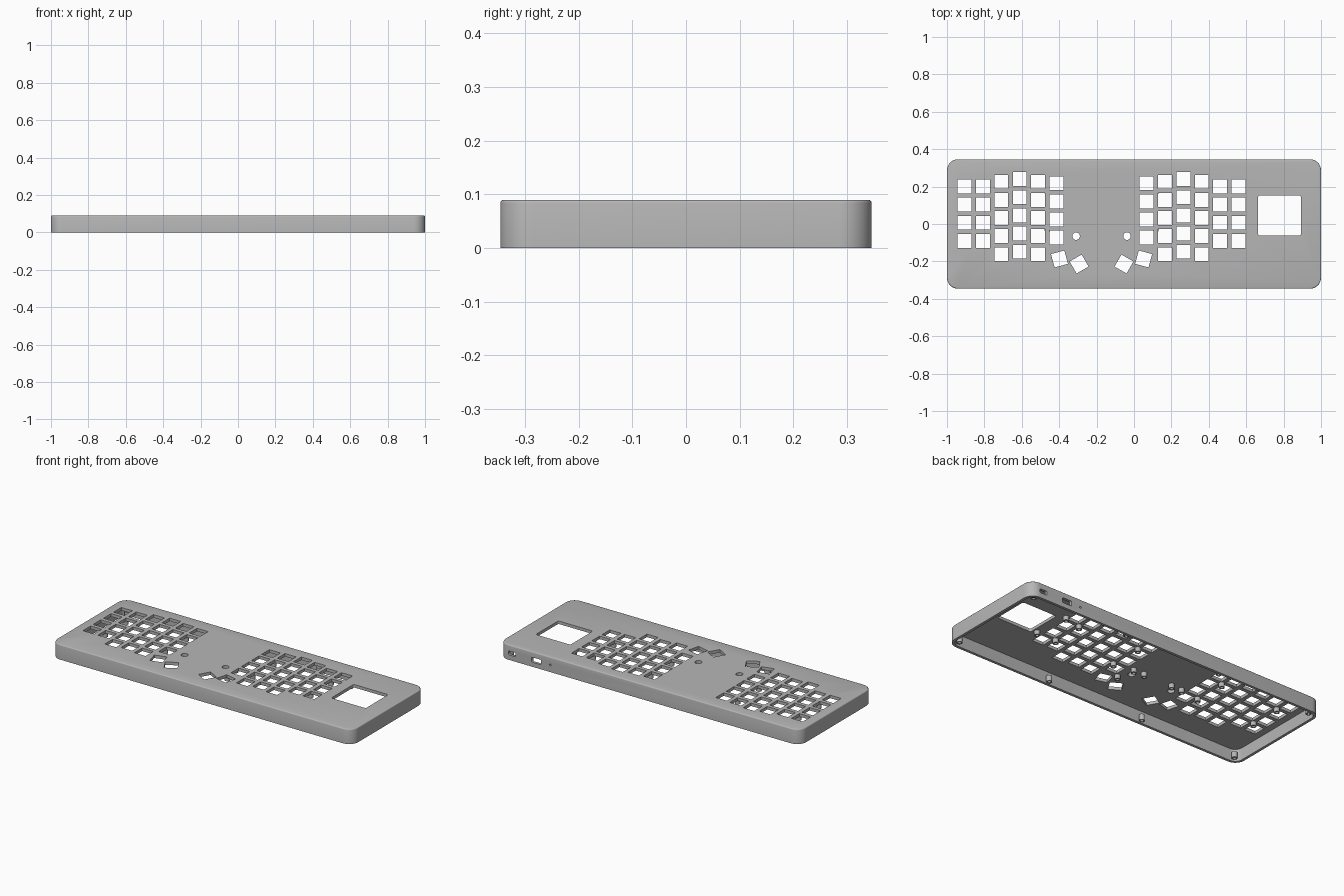
import bpy
import bmesh
from math import cos, sin, pi, radians
from mathutils import Matrix, Vector

cube = bpy.data.objects.get("Cube")
if cube:
    bpy.data.objects.remove(cube, do_unlink=True)

HEIGHT, PLATE, WALL = 0.09, 0.018, 0.016
HALF_X, HALF_Y, CORNER = 1.0, 0.346, 0.06
MIRROR_X = -0.1735          # axis between the two key halves
KEY, PITCH = 0.074, 0.097

grey = bpy.data.materials.new("case_grey")
grey.use_nodes = True
grey.diffuse_color = (0.47, 0.47, 0.47, 1)
grey.node_tree.nodes["Principled BSDF"].inputs["Base Color"].default_value = (0.47, 0.47, 0.47, 1)


def add_prism(bm, outline, z0, z1, matrix=Matrix()):
    """Extrude a flat outline between two heights."""
    face = bm.faces.new([bm.verts.new(matrix @ Vector((x, y, z0))) for x, y in outline])
    ext = bmesh.ops.extrude_face_region(bm, geom=[face])
    top = [v for v in ext["geom"] if isinstance(v, bmesh.types.BMVert)]
    shift = matrix.to_3x3() @ Vector((0, 0, z1 - z0))
    bmesh.ops.translate(bm, verts=top, vec=shift)


def rounded_rect(hx, hy, r, steps=8):
    pts = []
    for i, (sx, sy) in enumerate([(1, 1), (-1, 1), (-1, -1), (1, -1)]):
        for k in range(steps + 1):
            a = (i + k / steps) * pi / 2
            pts.append((sx * (hx - r) + r * cos(a), sy * (hy - r) + r * sin(a)))
    return pts


def rect(hx, hy):
    return [(hx, hy), (-hx, hy), (-hx, -hy), (hx, -hy)]


def circle(r, n=24):
    return [(r * cos(2 * pi * i / n), r * sin(2 * pi * i / n)) for i in range(n)]


def make_object(name, bm):
    bmesh.ops.recalc_face_normals(bm, faces=bm.faces[:])
    mesh = bpy.data.meshes.new(name)
    bm.to_mesh(mesh)
    bm.free()
    mesh.materials.append(grey)
    obj = bpy.data.objects.new(name, mesh)
    bpy.context.collection.objects.link(obj)
    return obj


def smooth(obj):
    bpy.ops.object.select_all(action="DESELECT")
    obj.select_set(True)
    bpy.context.view_layer.objects.active = obj
    bpy.ops.object.shade_smooth_by_angle(angle=radians(35))


# Outer shell with a small rounded top edge
bm = bmesh.new()
add_prism(bm, rounded_rect(HALF_X, HALF_Y, CORNER, 10), 0, HEIGHT)
rim = [e for e in bm.edges if all(v.co.z > HEIGHT - 0.001 for v in e.verts)]
bmesh.ops.bevel(bm, geom=rim, offset=0.006, segments=3, profile=0.5, affect="EDGES")
case = make_object("case", bm)

# Hollow underside
bm = bmesh.new()
add_prism(bm, rounded_rect(HALF_X - WALL, HALF_Y - WALL, CORNER - WALL, 10), -0.05, HEIGHT - PLATE)
cavity = make_object("cavity_cutter", bm)

# Key, knob and screen openings through the plate
bm = bmesh.new()


def cut_top(outline, x, y, angle=0):
    place = Matrix.Translation((x, y, 0)) @ Matrix.Rotation(angle, 4, "Z")
    add_prism(bm, outline, HEIGHT - PLATE - 0.02, HEIGHT + 0.03, place)


# Columns: distance from the mirror axis, top key height, key count
columns = [(0.2405, 0.218, 4), (0.339, 0.226, 5), (0.4375, 0.240, 5),
           (0.536, 0.226, 5), (0.633, 0.201, 4), (0.7325, 0.201, 4)]
thumbs = [(0.225, -0.187, 15), (0.12, -0.214, 30)]
for side in (-1, 1):
    for dx, top_y, count in columns:
        for row in range(count):
            cut_top(rect(KEY / 2, KEY / 2), MIRROR_X + side * dx, top_y - row * PITCH)
    for dx, y, angle in thumbs:
        cut_top(rect(KEY / 2, KEY / 2), MIRROR_X + side * dx, y, radians(-side * angle))
    cut_top(circle(0.02), MIRROR_X + side * 0.136, -0.065)
cut_top(rounded_rect(0.115, 0.107, 0.01, 4), 0.778, 0.045)
openings = make_object("opening_cutter", bm)

# Ports through the back wall
bm = bmesh.new()
for x, outline in ((0.915, rounded_rect(0.024, 0.012, 0.006, 4)),
                   (0.753, rounded_rect(0.031, 0.015, 0.005, 4)),
                   (0.66, circle(0.006, 12))):
    place = Matrix.Translation((x, HALF_Y, 0.042)) @ Matrix.Rotation(pi / 2, 4, "X")
    add_prism(bm, outline, -0.03, 0.03, place)
ports = make_object("port_cutter", bm)

# Cut the case and bake the result
cutters = [cavity, openings, ports]
for cutter in cutters:
    cutter.hide_render = True
    mod = case.modifiers.new(cutter.name, "BOOLEAN")
    mod.operation = "DIFFERENCE"
    mod.solver = "EXACT"
    mod.object = cutter
bpy.context.view_layer.update()
baked = bpy.data.meshes.new_from_object(case.evaluated_get(bpy.context.evaluated_depsgraph_get()))
case.modifiers.clear()
case.data = baked
for cutter in cutters:
    bpy.data.objects.remove(cutter, do_unlink=True)
smooth(case)


def add_posts(name, spots, radius, z0, z1):
    """Hollow screw posts: a tube with a blind hole from below."""
    bm = bmesh.new()
    for x, y in spots:
        n = 20
        rings = [(radius, z1), (radius, z0), (radius * 0.55, z0), (radius * 0.55, z1 - 0.006)]
        loops = [[bm.verts.new((x + px, y + py, z)) for px, py in circle(r, n)] for r, z in rings]
        for a, b in zip(loops, loops[1:]):
            for i in range(n):
                j = (i + 1) % n
                bm.faces.new((a[i], a[j], b[j], b[i]))
        bm.faces.new(loops[0])
        bm.faces.new(loops[-1])
    smooth(make_object(name, bm))


# Circuit board standoffs hanging from the plate
spots = [(MIRROR_X + s * dx, y) for s in (-1, 1) for dx, y in
         ((0.29, 0.17), (0.29, -0.03), (0.683, 0.154), (0.683, -0.038),
          (0.165, -0.012), (0.095, -0.01))]
spots += [(0.014, -0.12), (0.62, 0.18), (0.64, -0.035)]
add_posts("standoffs", spots, 0.016, 0.046, HEIGHT - PLATE + 0.002)

# Screw posts along the walls for the bottom cover
spots = [(sx * x, sy * y) for sx in (-1, 1) for sy in (-1, 1)
         for x, y in ((0.95, 0.305), (0.32, 0.317))]
add_posts("wall_screw_posts", spots, 0.016, 0.006, 0.04)
